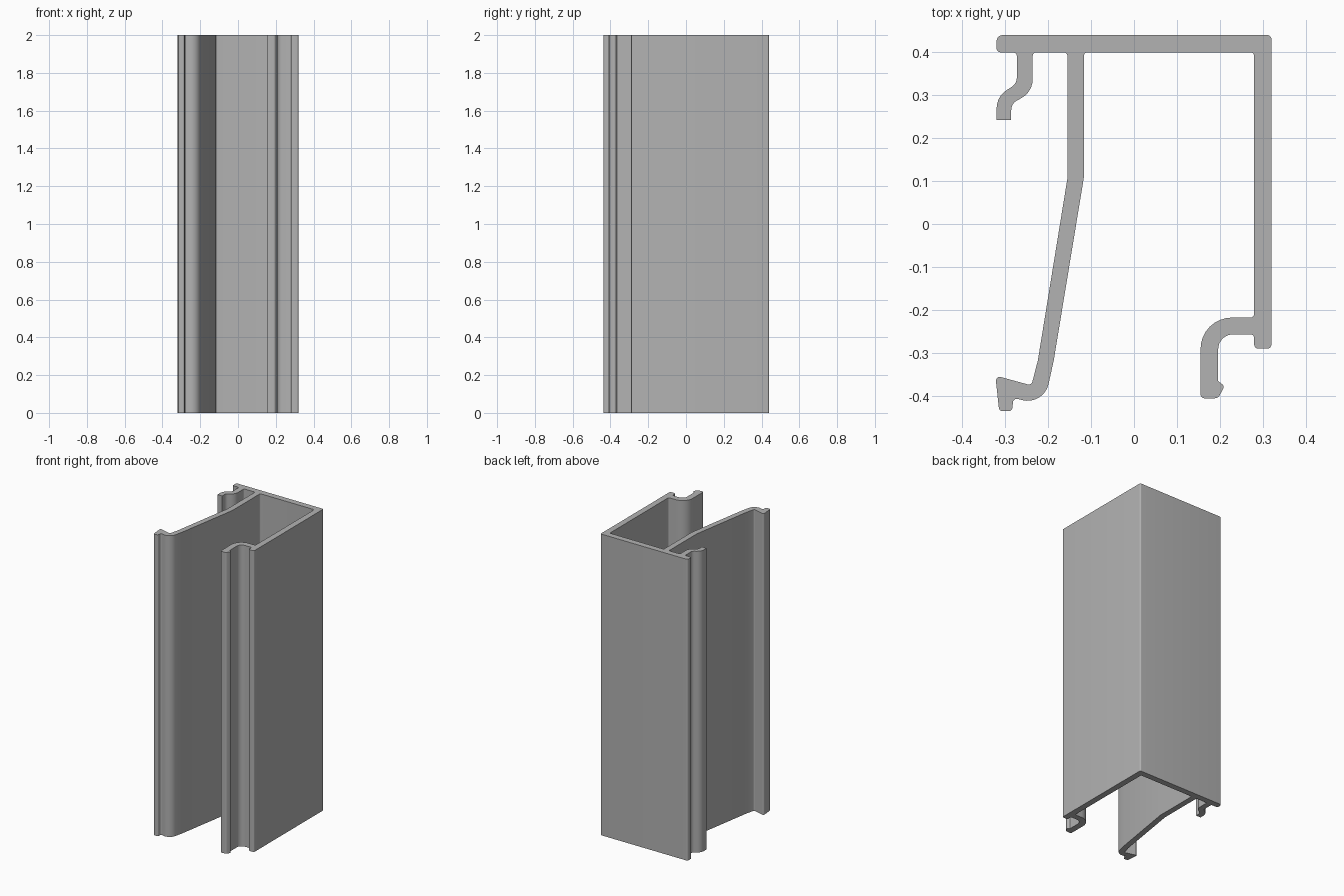
import bpy
import bmesh
import math
from mathutils import Vector

default_cube = bpy.data.objects.get("Cube")
if default_cube:
    bpy.data.objects.remove(default_cube, do_unlink=True)

# Main dimensions of the extruded profile
LENGTH = 2.0
SIDE = 0.32
BACK = 0.44
WALL = 0.04
INNER_SIDE = SIDE - WALL
INNER_BACK = BACK - WALL
WEB_RIGHT, WEB_LEFT = -0.155, -0.117

# Corner radii
SHARP, EDGE, TIGHT, BEND, WIDE = 0.0, 0.009, 0.025, 0.05, 0.073


def rounded_outline(corners, step=math.radians(12)):
    """Turn (x, y, radius) corners into a closed outline with round fillets."""
    outline = []
    count = len(corners)
    for i, (x, y, radius) in enumerate(corners):
        corner = Vector((x, y))
        before = (Vector(corners[i - 1][:2]) - corner).normalized()
        after = (Vector(corners[(i + 1) % count][:2]) - corner).normalized()
        half = before.angle(after) / 2
        if radius == SHARP:
            outline.append(corner)
            continue
        centre = corner + (before + after).normalized() * radius / math.sin(half)
        start = corner + before * radius / math.tan(half) - centre
        end = corner + after * radius / math.tan(half) - centre
        turn = math.atan2(start.cross(end), start.dot(end))
        segments = max(2, math.ceil(abs(turn) / step))
        first = math.atan2(start.y, start.x)
        for k in range(segments + 1):
            angle = first + turn * k / segments
            outline.append(centre + radius * Vector((math.cos(angle), math.sin(angle))))
    return outline


def extrude_outline(name, outline, height, material):
    """Make a solid bar from a closed outline."""
    bm = bmesh.new()
    base = bm.faces.new([bm.verts.new((p.x, p.y, 0)) for p in outline])
    result = bmesh.ops.extrude_face_region(bm, geom=[base], use_keep_orig=True)
    top = [v for v in result["geom"] if isinstance(v, bmesh.types.BMVert)]
    bmesh.ops.translate(bm, vec=(0, 0, height), verts=top)
    bmesh.ops.recalc_face_normals(bm, faces=bm.faces)
    mesh = bpy.data.meshes.new(name)
    bm.to_mesh(mesh)
    bm.free()
    mesh.materials.append(material)
    bar = bpy.data.objects.new(name, mesh)
    bpy.context.collection.objects.link(bar)
    bpy.ops.object.select_all(action="DESELECT")
    bar.select_set(True)
    bpy.context.view_layer.objects.active = bar
    bpy.ops.object.shade_smooth_by_angle(angle=math.radians(30))
    return bar


grey = bpy.data.materials.new("plain_grey")
grey.use_nodes = True
colour = (0.45, 0.45, 0.45, 1)
grey.diffuse_color = colour
grey.node_tree.nodes["Principled BSDF"].inputs["Base Color"].default_value = colour

# Outer faces of the back plate and the long side wall
outer_walls = [
    (-SIDE, BACK, 0.014),
    (SIDE, BACK, EDGE),
    (SIDE, -0.29, EDGE),
    (INNER_SIDE, -0.29, EDGE),
    (INNER_SIDE, -0.257, EDGE),
]

# Curved hook with a small bead, on the side wall
side_hook = [
    (0.196, -0.257, 0.035),
    (0.196, -0.366, SHARP),
    (0.211, -0.377, EDGE),
    (0.196, -0.406, 0.014),
    (0.155, -0.406, EDGE),
    (0.155, -0.218, WIDE),
    (INNER_SIDE, -0.218, EDGE),
    (INNER_SIDE, INNER_BACK, EDGE),
]

# Inner face of the bent web
web_inner = [
    (WEB_LEFT, INNER_BACK, EDGE),
    (WEB_LEFT, 0.107, SHARP),
    (-0.187, -0.318, SHARP),
]

# Lipped foot at the front end of the web
web_foot = [
    (-0.21, -0.423, BEND),
    (-0.281, -0.405, EDGE),
    (-0.284, -0.436, EDGE),
    (-0.314, -0.436, EDGE),
    (-0.323, -0.353, EDGE),
    (-0.239, -0.376, EDGE),
]

# Outer face of the bent web
web_outer = [
    (-0.224, -0.318, SHARP),
    (WEB_RIGHT, 0.107, SHARP),
    (WEB_RIGHT, INNER_BACK, EDGE),
]

# S-shaped clip under the open end of the back plate
back_clip = [
    (-0.236, INNER_BACK, EDGE),
    (-0.236, 0.308, BEND),
    (-0.286, 0.28, TIGHT),
    (-0.286, 0.242, SHARP),
    (-SIDE, 0.242, SHARP),
    (-SIDE, 0.297, BEND),
    (-0.273, 0.327, TIGHT),
    (-0.273, INNER_BACK, EDGE),
    (-SIDE, INNER_BACK, EDGE),
]

corners = outer_walls + side_hook + web_inner + web_foot + web_outer + back_clip
extrude_outline("extruded_frame_profile", rounded_outline(corners), LENGTH, grey)
